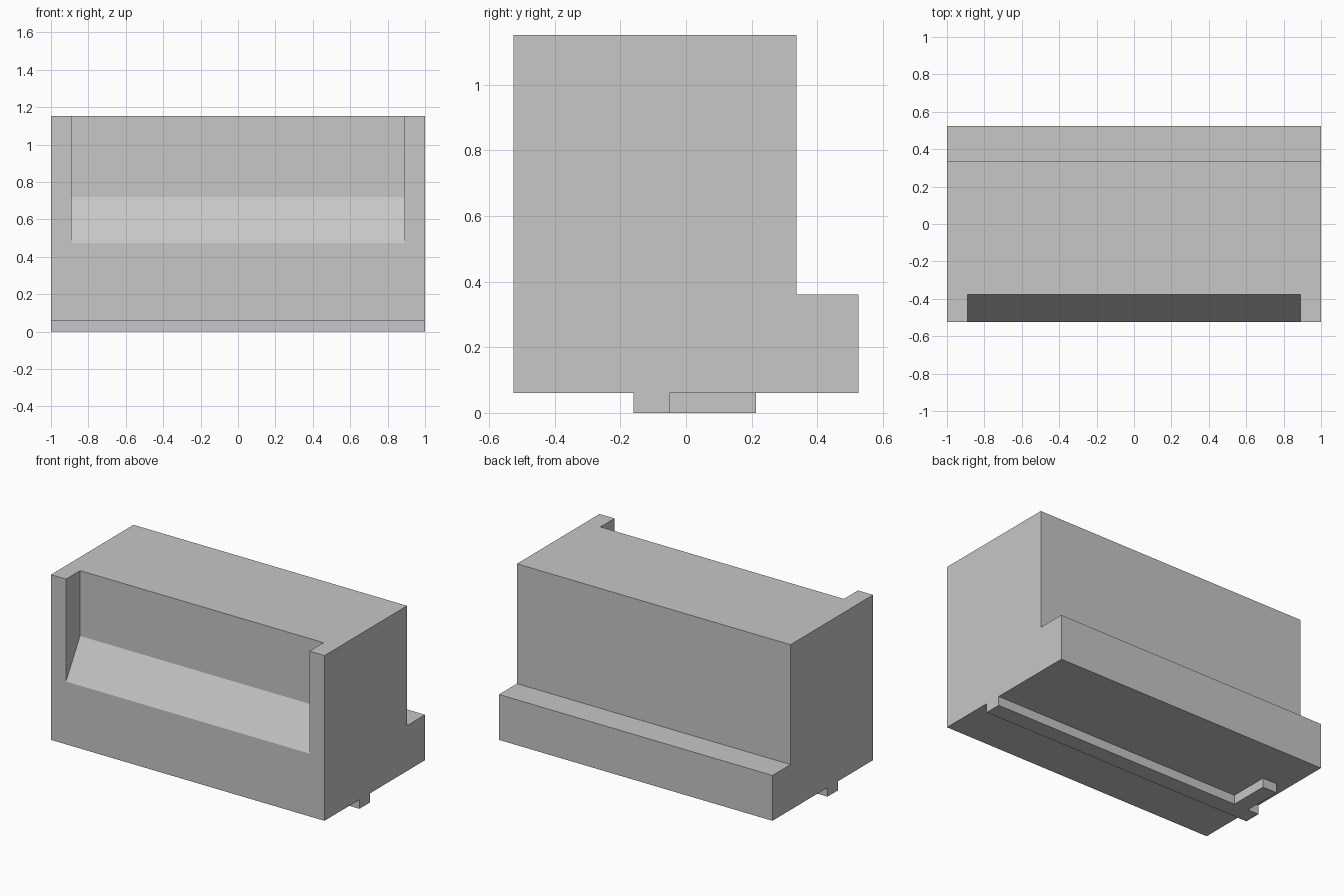
import bpy
import bmesh
from mathutils import Vector

if "Cube" in bpy.data.objects:
    bpy.data.objects.remove(bpy.data.objects["Cube"], do_unlink=True)

grey = bpy.data.materials.new("light_grey")
grey.use_nodes = True
colour = (0.57, 0.57, 0.57, 1)
grey.diffuse_color = colour
grey.node_tree.nodes["Principled BSDF"].inputs["Base Color"].default_value = colour


def prism(name, points, depth):
    """Extrude a closed 3D outline along the depth vector."""
    bm = bmesh.new()
    face = bm.faces.new([bm.verts.new(p) for p in points])
    moved = bmesh.ops.extrude_face_region(bm, geom=[face])["geom"]
    verts = [v for v in moved if isinstance(v, bmesh.types.BMVert)]
    bmesh.ops.translate(bm, verts=verts, vec=Vector(depth))
    bmesh.ops.recalc_face_normals(bm, faces=bm.faces)
    mesh = bpy.data.meshes.new(name)
    bm.to_mesh(mesh)
    bm.free()
    mesh.materials.append(grey)
    obj = bpy.data.objects.new(name, mesh)
    bpy.context.collection.objects.link(obj)
    return obj


FRONT, BACK, WALL = -0.525, 0.525, 0.337
BASE, LEDGE, TOP = 0.06, 0.36, 1.152

# Main body with a low ledge along the back
profile = [(FRONT, BASE), (BACK, BASE), (BACK, LEDGE),
           (WALL, LEDGE), (WALL, TOP), (FRONT, TOP)]
body = prism("body", [(-1, y, z) for y, z in profile], (2, 0, 0))

# Front recess with a sloping floor, open at the top
slope = (0.72 - 0.475) / 0.147
over = 0.1
recess = [(FRONT - over, 0.475 - over * slope), (-0.378, 0.72),
          (-0.378, TOP + over), (FRONT - over, TOP + over)]
cutter = prism("recess_cutter", [(-0.89, y, z) for y, z in recess], (1.78, 0, 0))
cutter.hide_render = True
cut = body.modifiers.new("recess", "BOOLEAN")
cut.operation = "DIFFERENCE"
cut.solver = "EXACT"
cut.object = cutter
graph = bpy.context.evaluated_depsgraph_get()
finished = bpy.data.meshes.new_from_object(body.evaluated_get(graph))
body.modifiers.clear()
body.data = finished
bpy.data.objects.remove(cutter, do_unlink=True)

# Mounting rail underneath, with a short leg turning toward the back
rail = [(-1, -0.16), (1, -0.16), (1, -0.05), (-0.815, -0.05),
        (-0.815, 0.213), (-0.92, 0.213), (-0.92, -0.05), (-1, -0.05)]
prism("mounting_rail", [(x, y, 0) for x, y in rail], (0, 0, BASE))
